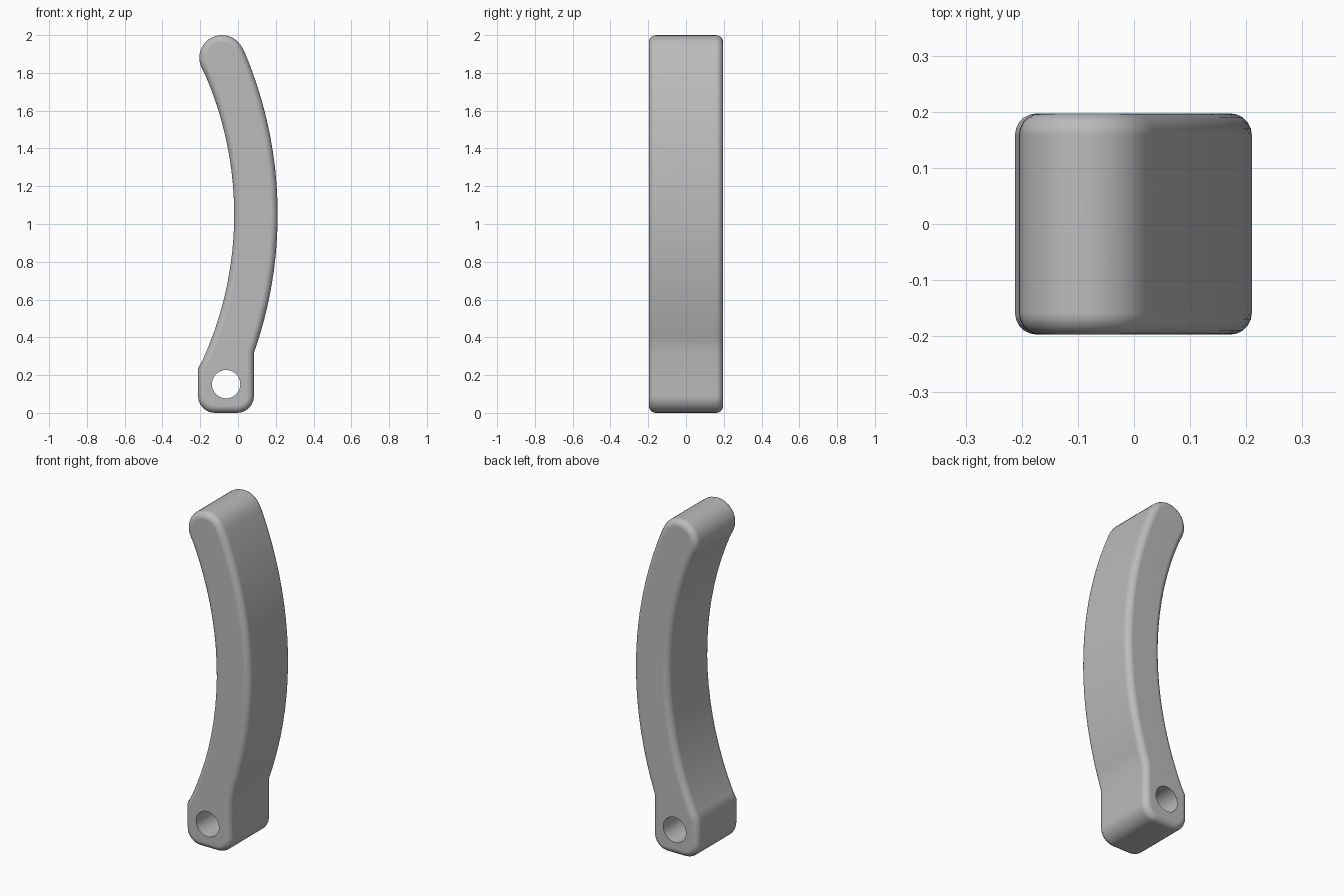
import bpy, bmesh
from math import sin, cos, pi

cube = bpy.data.objects.get("Cube")
if cube:
    bpy.data.objects.remove(cube, do_unlink=True)

HALF_DEPTH = 0.197


def arc(cx, cz, r, start, end, steps):
    """Points along an arc in the front plane."""
    angles = [start + (end - start) * i / steps for i in range(steps + 1)]
    return [(cx + r * cos(a), cz + r * sin(a)) for a in angles]


# Side outline, counter-clockwise from the lower right corner
LEFT, RIGHT, CORNER = -0.212, 0.085, 0.09
outline = (
    arc(RIGHT - CORNER, CORNER, CORNER, -pi / 2, 0, 6)        # lower right corner
    + arc(-1.99, 1.05, 2.2, -0.338, 0.40, 18)                 # outer curve
    + arc(-0.085, 1.88, 0.12, 0.46, 3.58, 16)                 # rounded tip
    + arc(-1.88, 1.05, 1.86, 0.408, -0.43, 18)                # inner curve
    + [(LEFT, 0.235)]                                         # shoulder
    + arc(LEFT + CORNER, CORNER, CORNER, pi, 1.5 * pi, 6)     # lower left corner
)

# Extrude the outline and round both rims
bm = bmesh.new()
front = bm.faces.new([bm.verts.new((x, -HALF_DEPTH, z)) for x, z in outline])
back = bmesh.ops.extrude_face_region(bm, geom=[front], use_keep_orig=True)
moved = [g for g in back["geom"] if isinstance(g, bmesh.types.BMVert)]
bmesh.ops.translate(bm, verts=moved, vec=(0, 2 * HALF_DEPTH, 0))
bmesh.ops.recalc_face_normals(bm, faces=bm.faces)
rims = [e for e in bm.edges if abs(e.verts[0].co.y - e.verts[1].co.y) < 0.001]
bmesh.ops.bevel(bm, geom=rims, offset=0.038, segments=5, profile=0.5,
                affect='EDGES', clamp_overlap=True)
mesh = bpy.data.meshes.new("curved_lever")
bm.to_mesh(mesh)
bm.free()
lever = bpy.data.objects.new("curved_lever", mesh)
bpy.context.collection.objects.link(lever)

# Plain grey material
grey = bpy.data.materials.new("plain_grey")
grey.use_nodes = True
colour = (0.5, 0.5, 0.5, 1)
grey.diffuse_color = colour
grey.node_tree.nodes["Principled BSDF"].inputs["Base Color"].default_value = colour
mesh.materials.append(grey)

# Pivot hole through the foot
bpy.ops.mesh.primitive_cylinder_add(vertices=40, radius=0.075, depth=1,
                                    location=(-0.063, 0, 0.152),
                                    rotation=(pi / 2, 0, 0))
cutter = bpy.context.object
cutter.name = "pivot_hole_cutter"
cutter.hide_render = True
cutter.data.materials.append(grey)
bpy.ops.object.select_all(action='DESELECT')
lever.select_set(True)
bpy.context.view_layer.objects.active = lever
hole = lever.modifiers.new("pivot_hole", 'BOOLEAN')
hole.operation = 'DIFFERENCE'
hole.solver = 'EXACT'
hole.object = cutter
bpy.ops.object.modifier_apply(modifier=hole.name)
bpy.data.objects.remove(cutter, do_unlink=True)

# Smooth sides with flat front and back
bpy.ops.object.shade_smooth_by_angle(angle=pi / 5)
normals = lever.modifiers.new("flat_face_normals", 'WEIGHTED_NORMAL')
normals.keep_sharp = True
